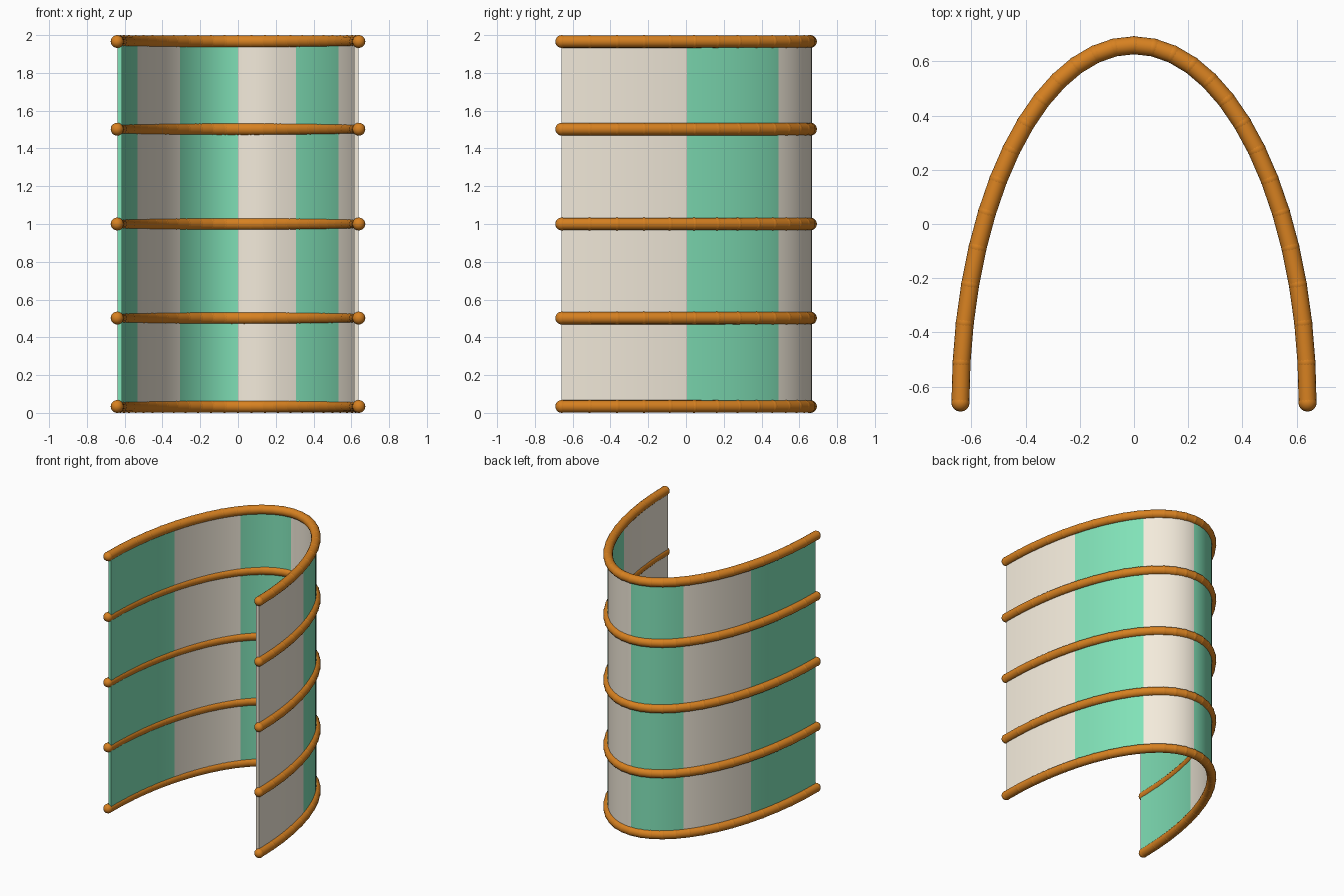
import bpy, bmesh
from math import sin, cos, pi, radians
from mathutils import Vector, Matrix

if "Cube" in bpy.data.objects:
    bpy.data.objects.remove(bpy.data.objects["Cube"])

Y0 = -0.658          # open end of the half-ellipse plan
STRIPES, SEGS = 6, 28
Z_LOW, Z_HIGH = 0.034, 1.966


def material(name, rgb):
    m = bpy.data.materials.new(name)
    m.diffuse_color = (*rgb, 1)
    m.use_nodes = True
    m.node_tree.nodes["Principled BSDF"].inputs["Base Color"].default_value = m.diffuse_color
    return m


def plan(t, a, b, z=0):
    # t runs from the left end (0) round the back to the right end (pi)
    return Vector((-a * cos(t), Y0 + b * sin(t), z))


def smooth(obj):
    bpy.ops.object.select_all(action='DESELECT')
    obj.select_set(True)
    bpy.context.view_layer.objects.active = obj
    bpy.ops.object.shade_smooth_by_angle(angle=radians(40))


def add_object(name, mesh, mats=()):
    for m in mats:
        mesh.materials.append(m)
    obj = bpy.data.objects.new(name, mesh)
    bpy.context.collection.objects.link(obj)
    return obj


green = material("green_fabric", (0.22, 0.76, 0.48))
cream = material("cream_fabric", (0.90, 0.83, 0.71))
orange = material("orange_cane", (0.68, 0.22, 0.015))

# striped curved panel with thickness
bm = bmesh.new()
per = 10
n = STRIPES * per
rings = []
for i in range(n + 1):
    t = pi * i / n
    rings.append([bm.verts.new(p) for p in (
        plan(t, 0.615, 1.302, Z_LOW), plan(t, 0.638, 1.324, Z_LOW),
        plan(t, 0.638, 1.324, Z_HIGH), plan(t, 0.615, 1.302, Z_HIGH))])
for i in range(n):
    for k in range(4):
        j = (k + 1) % 4
        f = bm.faces.new((rings[i][k], rings[i][j], rings[i + 1][j], rings[i + 1][k]))
        f.material_index = (i // per) % 2
bm.faces.new(rings[0])
bm.faces.new(rings[-1]).material_index = 1
bmesh.ops.recalc_face_normals(bm, faces=bm.faces)
mesh = bpy.data.meshes.new("striped_panel")
bm.to_mesh(mesh)
bm.free()
smooth(add_object("striped_panel", mesh, (green, cream)))

# jointed cane rail: straight rods with a round knuckle at each joint
bm = bmesh.new()
pts = [plan(pi * i / SEGS, 0.64, 1.317) for i in range(SEGS + 1)]
for p in pts:
    bmesh.ops.create_uvsphere(bm, u_segments=16, v_segments=10, radius=0.034,
                              matrix=Matrix.Translation(p))
for p, q in zip(pts, pts[1:]):
    d = q - p
    mat = Matrix.Translation((p + q) / 2) @ d.to_track_quat('Z', 'Y').to_matrix().to_4x4()
    bmesh.ops.create_cone(bm, cap_ends=False, segments=16, radius1=0.033,
                          radius2=0.033, depth=d.length, matrix=mat)
rail = bpy.data.meshes.new("cane_rail")
bm.to_mesh(rail)
bm.free()
rail.materials.append(orange)
for i, z in enumerate((Z_LOW, 0.502, 1.0, 1.502, Z_HIGH)):
    obj = add_object(f"cane_rail_{i + 1}", rail)
    obj.location.z = z
    if i == 0:
        smooth(obj)
